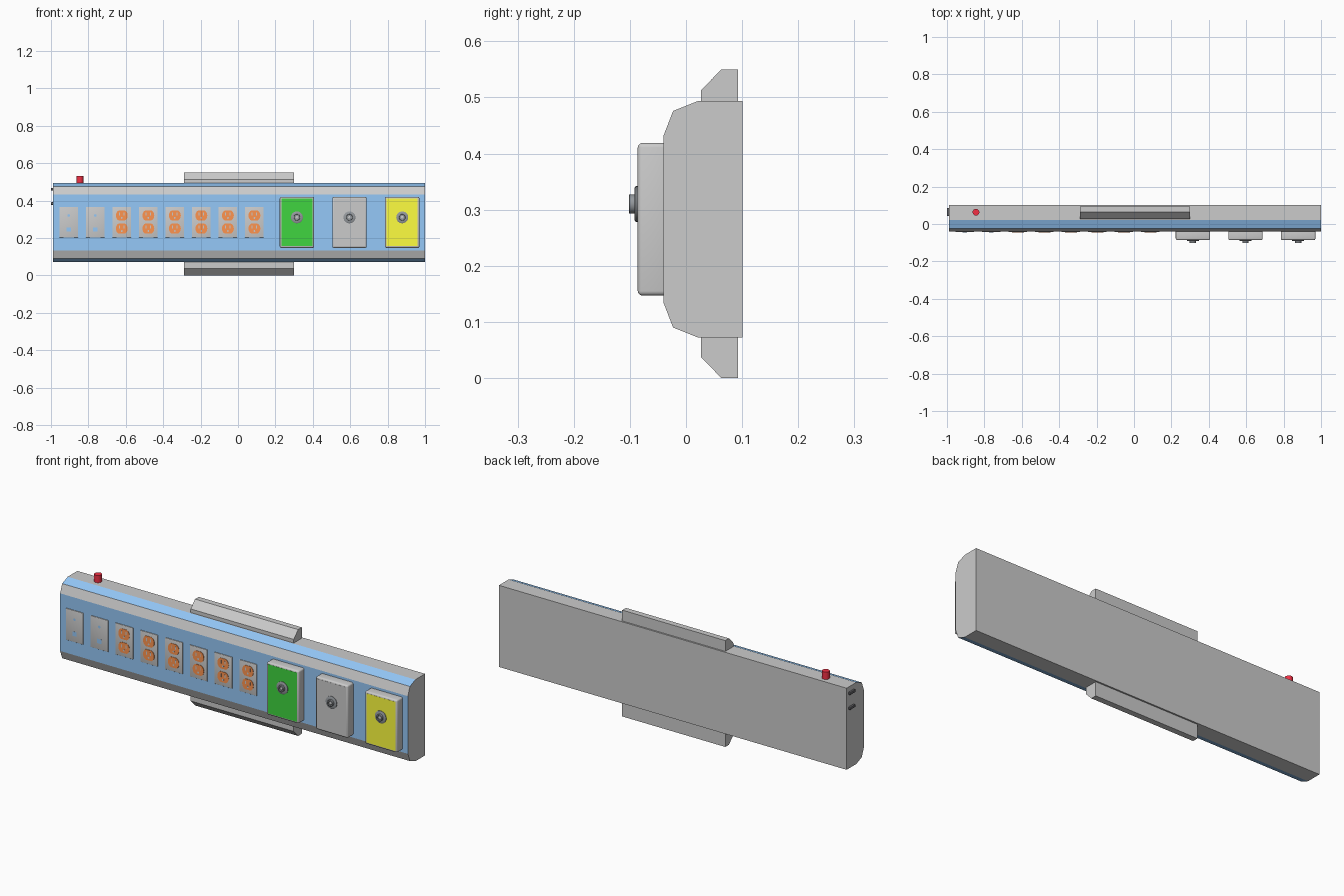
import bpy, bmesh, math
from mathutils import Vector

if "Cube" in bpy.data.objects:
    bpy.data.objects.remove(bpy.data.objects["Cube"])


def material(name, rgb):
    m = bpy.data.materials.new(name)
    m.diffuse_color = (*rgb, 1)
    m.use_nodes = True
    m.node_tree.nodes["Principled BSDF"].inputs["Base Color"].default_value = m.diffuse_color
    return m


BLUE = material("blue", (0.3, 0.58, 0.94))
GREEN = material("green", (0.05, 0.66, 0.05))
YELLOW = material("yellow", (1, 1, 0.05))
RED = material("red", (0.9, 0.03, 0.06))
ORANGE = material("orange", (1, 0.3, 0.08))
DARK = material("dark", (0.3, 0.32, 0.34))
BLACK = material("black", (0.12, 0.12, 0.13))
GREY = material("grey", (0.8, 0.8, 0.8))


def finish(bm, name, mats=(), smooth=False):
    bmesh.ops.recalc_face_normals(bm, faces=bm.faces)
    me = bpy.data.meshes.new(name)
    bm.to_mesh(me)
    bm.free()
    for m in mats:
        me.materials.append(m)
    ob = bpy.data.objects.new(name, me)
    bpy.context.collection.objects.link(ob)
    if smooth:
        bpy.ops.object.select_all(action='DESELECT')
        ob.select_set(True)
        bpy.context.view_layer.objects.active = ob
        bpy.ops.object.shade_smooth_by_angle(angle=math.radians(35))
    return ob


def prism(name, pts, x0, x1, mats=(), strips=()):
    """Extrude a (y, z) profile along x; strips lists sides using slot 1."""
    bm = bmesh.new()
    a = [bm.verts.new((x0, y, z)) for y, z in pts]
    b = [bm.verts.new((x1, y, z)) for y, z in pts]
    bm.faces.new(a)
    bm.faces.new(b)
    n = len(pts)
    for i in range(n):
        j = (i + 1) % n
        f = bm.faces.new((a[i], a[j], b[j], b[i]))
        f.material_index = int(i in strips)
    return finish(bm, name, mats)


def box(name, lo, hi, mat=None, bevel=0):
    bm = bmesh.new()
    bmesh.ops.create_cube(bm, size=1)
    lo, hi = Vector(lo), Vector(hi)
    for v in bm.verts:
        v.co = (lo + hi) / 2 + v.co * (hi - lo)
    if bevel:
        bmesh.ops.bevel(bm, geom=bm.edges[:], offset=bevel, segments=3,
                        profile=0.5, affect='EDGES')
    return finish(bm, name, [mat] if mat else [], bevel > 0)


def lathe(name, profile, centre, mat=None, axis='Y', segs=24, clamp=None):
    """Turn (radius, height) points about the axis; Y heights face the front."""
    bm = bmesh.new()
    rings = []
    for r, h in profile:
        ring = []
        for i in range(segs):
            t = 2 * math.pi * i / segs
            c, s = r * math.cos(t), r * math.sin(t)
            if clamp:
                s = max(-clamp, min(clamp, s))
            p = Vector((c, -h, s) if axis == 'Y' else (c, s, h))
            ring.append(bm.verts.new(p + Vector(centre)))
        rings.append(ring)
    for a, b in zip(rings, rings[1:]):
        for i in range(segs):
            j = (i + 1) % segs
            bm.faces.new((a[i], a[j], b[j], b[i]))
    bmesh.ops.remove_doubles(bm, verts=bm.verts, dist=1e-5)
    return finish(bm, name, [mat] if mat else [], True)


# Main housing with blue front and outer chamfers
front = [(0.022, 0.494), (-0.023, 0.476), (-0.04, 0.432),
         (-0.04, 0.134), (-0.023, 0.09), (0.022, 0.072)]
prism("housing", front + [(0.101, 0.072), (0.101, 0.494)], -0.99, 1.0,
      [GREY, BLUE], (0, 2, 4))

# Mounting rails above and below
prism("upper_rail", [(0.027, 0.49), (0.027, 0.513), (0.063, 0.55),
                     (0.093, 0.55), (0.093, 0.49)], -0.29, 0.30)
prism("lower_rail", [(0.027, 0.076), (0.027, 0.037), (0.063, 0),
                     (0.093, 0), (0.093, 0.076)], -0.29, 0.30)

# Red top button
lathe("top_button", [(0, -0.01), (0.018, -0.01), (0.018, 0.038), (0, 0.038)],
      (-0.845, 0.063, 0.494), RED, 'Z')

# Two dark tabs on the left end
for k, z in enumerate((0.461, 0.384)):
    box(f"end_tab_{k}", (-1.0, 0.042, z - 0.007), (-0.98, 0.086, z + 0.007),
        BLACK, 0.003)

# Wall plates: two data plates, then six double sockets
for k in range(8):
    x = -0.905 + k * 0.1418
    box(f"plate_{k}", (x - 0.05, -0.0435, 0.203), (x + 0.05, -0.035, 0.366),
        GREY, 0.0015)
    if k < 2:
        box(f"data_port_{k}", (x - 0.012, -0.0442, 0.234),
            (x + 0.012, -0.04, 0.257), BLUE)
        lathe(f"data_light_{k}", [(0.007, 0), (0.007, 0.004), (0, 0.004)],
              (x, -0.0402, 0.32), BLUE, segs=12)
        continue
    for n, z in enumerate((0.32, 0.25)):
        lathe(f"socket_{k}_{n}", [(0.032, 0), (0.032, 0.0055), (0, 0.0055)],
              (x, -0.04, z), ORANGE, clamp=0.027)
        for side in (-1, 1):
            sx = x + side * 0.012
            box(f"socket_slot_{k}_{n}_{side}", (sx - 0.0025, -0.0462, z),
                (sx + 0.0025, -0.044, z + 0.016), GREY)
        lathe(f"socket_ground_{k}_{n}", [(0.005, 0), (0.005, 0.0022), (0, 0.0022)],
              (x, -0.044, z - 0.013), GREY, segs=12)

# Three gas outlet boxes with coloured faces and round couplings
for k, (x, mat) in enumerate(((0.315, GREEN), (0.596, GREY), (0.878, YELLOW))):
    box(f"outlet_box_{k}", (x - 0.092, -0.086, 0.147),
        (x + 0.092, -0.02, 0.419), GREY, 0.008)
    box(f"outlet_face_{k}", (x - 0.083, -0.0868, 0.156),
        (x + 0.083, -0.08, 0.41), mat)
    lathe(f"coupling_{k}", [(0.032, 0), (0.032, 0.004), (0.029, 0.006),
                            (0.017, 0.006), (0.017, 0.0155), (0.016, 0.0165),
                            (0.010, 0.0165), (0.010, 0.009), (0, 0.009)],
          (x, -0.0855, 0.31), DARK)
    lathe(f"coupling_core_{k}", [(0.007, 0), (0.007, 0.005), (0, 0.007)],
          (x, -0.0935, 0.31), GREY, segs=16)
